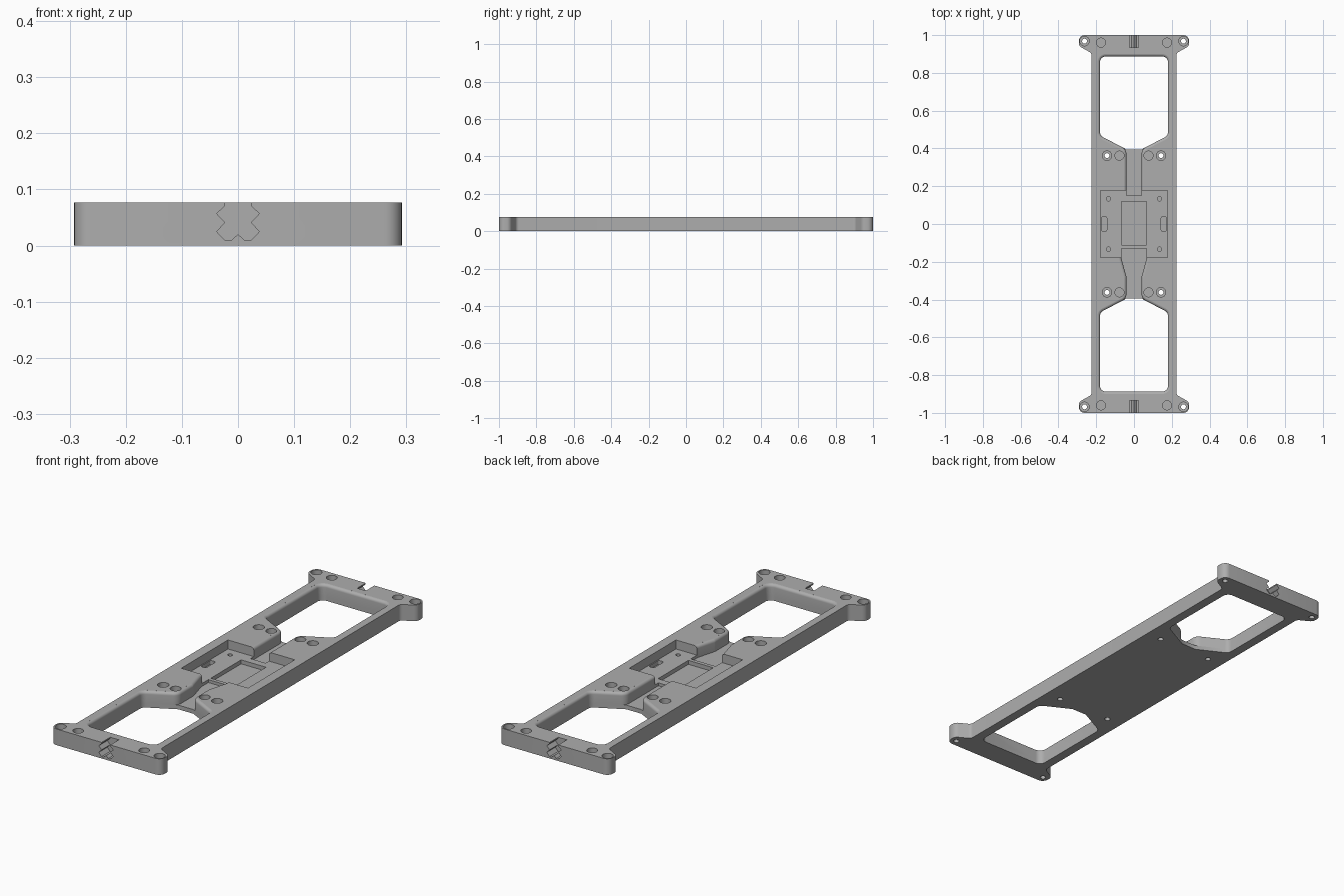
import bpy, bmesh, math
from mathutils import Vector

cube = bpy.data.objects.get("Cube")
if cube:
    bpy.data.objects.remove(cube, do_unlink=True)

H = 0.077          # plate thickness
TOP = H + 0.02     # cutters reach above the plate
FILLET = 0.014

gray = bpy.data.materials.new("machined gray")
gray.use_nodes = True
color = (0.42, 0.42, 0.42, 1)
gray.diffuse_color = color
gray.node_tree.nodes["Principled BSDF"].inputs["Base Color"].default_value = color


def rounded(corners, steps=6):
    """Round a closed outline given as (x, y, radius) corners."""
    out = []
    for i, (x, y, r) in enumerate(corners):
        p = Vector((x, y))
        a = (Vector(corners[i - 1][:2]) - p).normalized()
        b = (Vector(corners[(i + 1) % len(corners)][:2]) - p).normalized()
        if r == 0:
            out.append(p)
            continue
        half = a.angle(b) / 2
        center = p + (a + b).normalized() * r / math.sin(half)
        start = p + a * r / math.tan(half) - center
        sweep = start.angle_signed(p + b * r / math.tan(half) - center)
        for k in range(steps + 1):
            t = -sweep * k / steps
            c, s = math.cos(t), math.sin(t)
            out.append(center + Vector((start.x * c - start.y * s, start.x * s + start.y * c)))
    return out


def offset(pts, d):
    """Grow a counter-clockwise outline by d."""
    out = []
    for i, p in enumerate(pts):
        a = (p - pts[i - 1]).normalized()
        b = (pts[(i + 1) % len(pts)] - p).normalized()
        n = Vector((a.y + b.y, -a.x - b.x)).normalized()
        out.append(p + n * d / max(0.5, n.dot(Vector((a.y, -a.x)))))
    return out


def loft(name, layers):
    """Solid through (outline, z) layers."""
    bm = bmesh.new()
    rings = [[bm.verts.new((p[0], p[1], z)) for p in pts] for pts, z in layers]
    bm.faces.new(rings[0][::-1])
    bm.faces.new(rings[-1])
    for lo, hi in zip(rings, rings[1:]):
        for i in range(len(lo)):
            bm.faces.new((lo[i - 1], lo[i], hi[i], hi[i - 1]))
    bmesh.ops.recalc_face_normals(bm, faces=bm.faces)
    mesh = bpy.data.meshes.new(name)
    bm.to_mesh(mesh)
    bm.free()
    obj = bpy.data.objects.new(name, mesh)
    bpy.context.collection.objects.link(obj)
    mesh.materials.append(gray)
    return obj


def box(x0, x1, y0, y1, r=0):
    return rounded([(x0, y0, r), (x1, y0, r), (x1, y1, r), (x0, y1, r)])


def disc(x, y, r, n=24):
    return [Vector((x + r * math.cos(k * math.tau / n), y + r * math.sin(k * math.tau / n))) for k in range(n)]


def mirror_x(half):
    return half + [(-x, y, r) for x, y, r in reversed(half)]


def flip(pts):
    return [Vector((p.x, -p.y)) for p in reversed(pts)]


# Plate with four rounded ears
ear = [(0.225, 0.905, 0.02), (0.292, 0.942, 0.028), (0.292, 1, 0.03)]
right_side = [(x, -y, r) for x, y, r in reversed(ear)] + ear
plate = loft("mounting_plate", [(rounded(mirror_x(right_side)), 0), (rounded(mirror_x(right_side)), H)])


def cut(cutter):
    mod = plate.modifiers.new("cut", "BOOLEAN")
    mod.operation, mod.solver, mod.object = "DIFFERENCE", "EXACT", cutter
    bpy.context.view_layer.objects.active = plate
    bpy.ops.object.modifier_apply(modifier=mod.name)
    bpy.data.objects.remove(cutter, do_unlink=True)


def pocket(pts, z):
    cut(loft("pocket_cutter", [(pts, z), (pts, TOP)]))


def filleted_pocket(pts, z):
    layers = [(pts, z)]
    for k in range(6):
        t = k / 5 * math.radians(85)
        layers.append((offset(pts, FILLET * (1 - math.cos(t))), H - FILLET + FILLET * math.sin(t)))
    layers.append((layers[-1][0], TOP))
    cut(loft("window_cutter", layers))


# Windows with a cable channel leading to the middle
window = [(0.18, 0.468, 0.03), (0.18, 0.887, 0.03)]
rear = [(0.04, 0.152, 0), (0.04, 0.395, 0.04)] + window
front = [(0.066, 0.13, 0), (0.066, 0.185, 0.02), (0.04, 0.28, 0.04), (0.04, 0.395, 0.04)] + window
filleted_pocket(rounded(mirror_x(rear)), 0.02)
filleted_pocket(flip(rounded(mirror_x(front))), 0.02)
through = rounded(mirror_x([(0.04, 0.395, 0)] + window))
pocket(through, -0.02)
pocket(flip(through), -0.02)

# Central pocket with deeper recess, slots and pilot holes
pocket(box(-0.177, 0.177, -0.177, 0.177), 0.034)
pocket(box(-0.066, 0.066, -0.112, 0.118), 0.015)
for sx in (-1, 1):
    pocket(box(sx * 0.158 - 0.014, sx * 0.158 + 0.014, -0.038, 0.038, 0.008), 0.015)
    for sy in (-1, 1):
        pocket(disc(sx * 0.135, sy * 0.133, 0.011), 0.012)
        # Counterbored screw holes and blind holes
        for x, y in ((0.143, 0.362), (0.262, 0.968)):
            pocket(disc(sx * x, sy * y, 0.025), 0.045)
            pocket(disc(sx * x, sy * y, 0.013), -0.02)
        for x, y in ((0.077, 0.362), (0.175, 0.96)):
            pocket(disc(sx * x, sy * y, 0.024), 0.045)

# Notched slots in both ends, each with a small ridge on its floor
notch = [(0, 0.02), (0.006, 0.015), (0.012, 0.009), (0.023, 0.009), (0.038, 0.025),
         (0.023, 0.041), (0.038, 0.057), (0.023, 0.071), (0.023, TOP)]
section = notch + [(-x, z) for x, z in reversed(notch[1:])]
for sy in (-1, 1):
    slot = loft("slot_cutter", [(section, 0.935), (section, 1.02)])
    for v in slot.data.vertices:
        x, z, y = v.co
        v.co = (x, sy * y, z)
    bm = bmesh.new()
    bm.from_mesh(slot.data)
    bmesh.ops.recalc_face_normals(bm, faces=bm.faces)
    bm.to_mesh(slot.data)
    bm.free()
    cut(slot)

# Smooth rounded edges, keep machined edges crisp
bpy.ops.object.select_all(action="DESELECT")
plate.select_set(True)
bpy.context.view_layer.objects.active = plate
bpy.ops.object.shade_smooth_by_angle(angle=math.radians(30))
